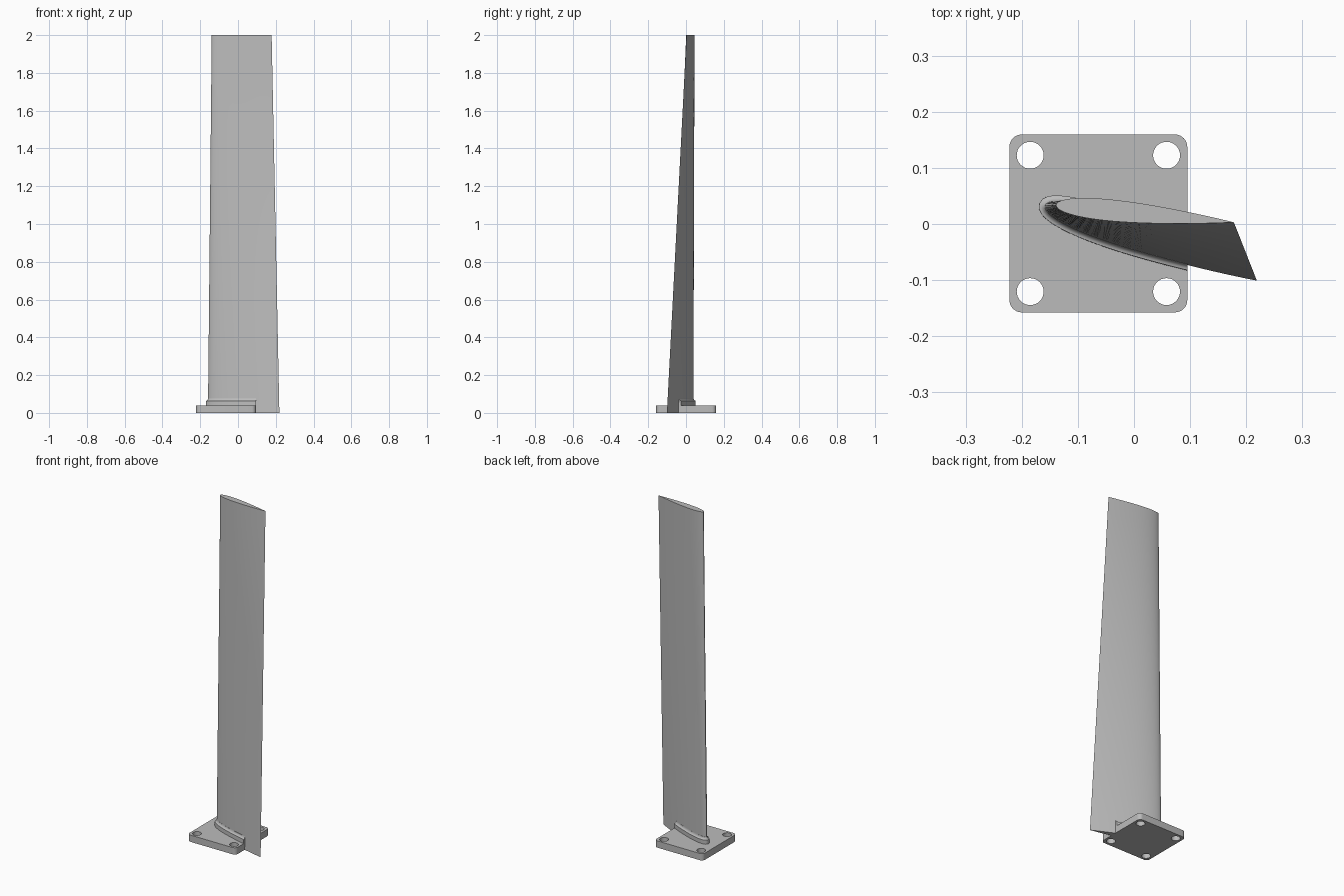
import bpy, bmesh, math
from mathutils import Vector

cube = bpy.data.objects.get("Cube")
if cube:
    bpy.data.objects.remove(cube, do_unlink=True)

grey = bpy.data.materials.new("light_grey")
grey.use_nodes = True
colour = (0.5, 0.5, 0.5, 1)
grey.diffuse_color = colour
grey.node_tree.nodes["Principled BSDF"].inputs["Base Color"].default_value = colour

HEIGHT = 2.0
PLATE_TOP = 0.04
CENTRE = Vector((-0.0635, 0.001))   # plate centre
HALF = 0.1585                       # plate half width
STATIONS = 28


def finish(obj):
    """Give the part its colour and smooth shading with sharp edges kept."""
    if not obj.data.materials:
        obj.data.materials.append(grey)
    bpy.ops.object.select_all(action='DESELECT')
    obj.select_set(True)
    bpy.context.view_layer.objects.active = obj
    bpy.ops.object.shade_smooth_by_angle(angle=math.radians(35))


def section(z, offset=0.0):
    """Symmetric foil section at height z, grown outward by offset."""
    t = z / HEIGHT
    nose = Vector((-0.159, 0.033)).lerp(Vector((-0.139, 0.034)), t)
    tail = Vector((0.219, -0.101)).lerp(Vector((0.178, 0.003)), t)
    chord = tail - nose
    up = Vector((-chord.y, chord.x))

    def half(u):
        return 0.6 * (0.2969 * math.sqrt(u) - 0.126 * u - 0.3516 * u**2
                      + 0.2843 * u**3 - 0.1036 * u**4)

    us = [(1 - math.cos(math.pi * i / STATIONS)) / 2 for i in range(STATIONS + 1)]
    points = [nose + chord * u + up * half(u) for u in reversed(us)]
    points += [nose + chord * u - up * half(u) for u in us[1:-1]]
    grown = []
    for i, p in enumerate(points):
        tangent = points[(i + 1) % len(points)] - points[i - 1]
        if i == 0:
            normal = chord.normalized()
        else:
            normal = Vector((tangent.y, -tangent.x)).normalized()
        grown.append(p + normal * offset)
    return [(p.x, p.y, z) for p in grown]


def loft(name, loops, cut_x=None):
    """Skin a stack of closed loops and cap both ends."""
    bm = bmesh.new()
    rings = [[bm.verts.new(p) for p in loop] for loop in loops]
    for low, high in zip(rings, rings[1:]):
        for i in range(len(low)):
            j = (i + 1) % len(low)
            bm.faces.new((low[i], low[j], high[j], high[i]))
    bm.faces.new(list(reversed(rings[0])))
    bm.faces.new(rings[-1])
    if cut_x is not None:
        cut = bmesh.ops.bisect_plane(
            bm, geom=bm.verts[:] + bm.edges[:] + bm.faces[:],
            plane_co=(cut_x, 0, 0), plane_no=(1, 0, 0), clear_outer=True)
        edges = [e for e in cut["geom_cut"] if isinstance(e, bmesh.types.BMEdge)]
        bmesh.ops.contextual_create(bm, geom=edges)
    bmesh.ops.recalc_face_normals(bm, faces=bm.faces[:])
    mesh = bpy.data.meshes.new(name)
    bm.to_mesh(mesh)
    bm.free()
    obj = bpy.data.objects.new(name, mesh)
    bpy.context.collection.objects.link(obj)
    finish(obj)


def arc(centre, radius, start, sweep, steps):
    return [centre + radius * Vector((math.cos(start + sweep * i / steps),
                                      math.sin(start + sweep * i / steps)))
            for i in range(steps + 1)]


# Twisted, tapered blade
ROWS = 20
loft("blade", [section(HEIGHT * i / ROWS) for i in range(ROWS + 1)])

# Collar around the blade root, with a hollow fillet, trimmed at the plate edge
LIP = 0.011
FILLET_Z = 0.064
collar = [section(0.03, LIP), section(FILLET_Z, LIP)]
for i in range(1, 6):
    a = math.pi / 2 * i / 5
    collar.append(section(FILLET_Z + 0.015 * (1 - math.cos(a)),
                          LIP - 0.0105 * math.sin(a)))
loft("root_collar", collar, cut_x=CENTRE.x + HALF)

# Mounting plate: rounded square outline with four bolt holes
outlines = []
CORNER = 0.022
outer = []
for k, (sx, sy) in enumerate([(1, 1), (-1, 1), (-1, -1), (1, -1)]):
    corner = CENTRE + Vector((sx, sy)) * (HALF - CORNER)
    outer += arc(corner, CORNER, k * math.pi / 2, math.pi / 2, 8)
    bolt = CENTRE + Vector((sx, sy)) * 0.1215
    outlines.append(arc(bolt, 0.024, 0, math.tau, 32)[:-1])
outlines.append(outer)

curve = bpy.data.curves.new("mounting_plate", 'CURVE')
curve.dimensions = '2D'
curve.fill_mode = 'BOTH'
curve.extrude = PLATE_TOP / 2
for outline in outlines:
    spline = curve.splines.new('POLY')
    spline.points.add(len(outline) - 1)
    for point, p in zip(spline.points, outline):
        point.co = (p.x, p.y, 0, 1)
    spline.use_cyclic_u = True
plate = bpy.data.objects.new("mounting_plate", curve)
plate.location.z = PLATE_TOP / 2
bpy.context.collection.objects.link(plate)
bpy.ops.object.select_all(action='DESELECT')
plate.select_set(True)
bpy.context.view_layer.objects.active = plate
bpy.ops.object.convert(target='MESH')
plate = bpy.context.view_layer.objects.active
bm = bmesh.new()
bm.from_mesh(plate.data)
bmesh.ops.remove_doubles(bm, verts=bm.verts[:], dist=0.0001)
bmesh.ops.recalc_face_normals(bm, faces=bm.faces[:])
bm.to_mesh(plate.data)
bm.free()
finish(plate)
